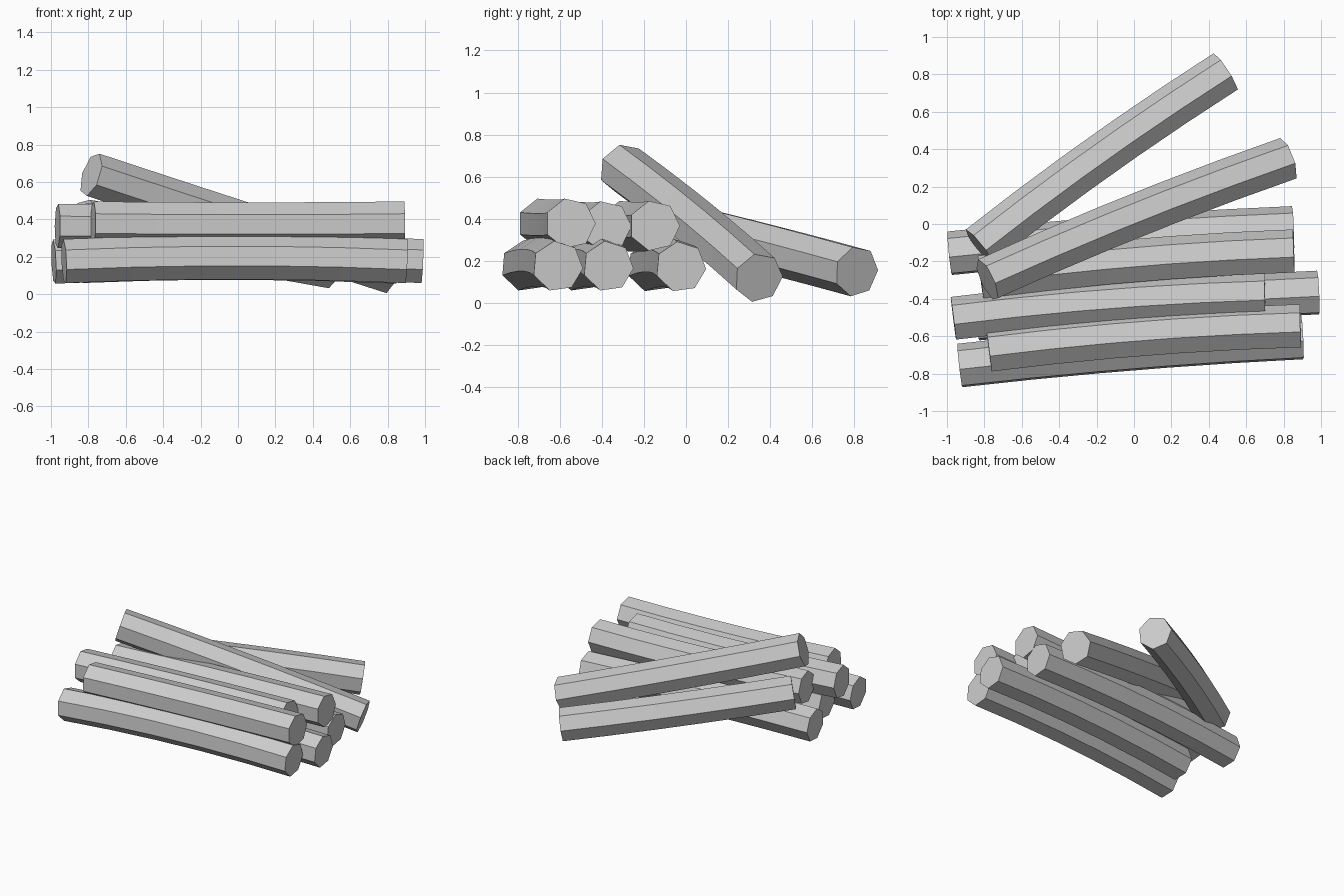
import bpy, bmesh, math
from mathutils import Vector

cube = bpy.data.objects.get("Cube")
if cube:
    bpy.data.objects.remove(cube, do_unlink=True)

SIDES = 7
SEGMENTS = 5
RADIUS = 0.121

wood = bpy.data.materials.new("pale_grey")
wood.use_nodes = True
grey = (0.6, 0.6, 0.6, 1.0)
wood.diffuse_color = grey
wood.node_tree.nodes["Principled BSDF"].inputs["Base Color"].default_value = grey


def make_log(name, start, end, bow, phase):
    """Faceted log swept along a shallow parabolic arc."""
    start, end, bow = Vector(start), Vector(end), Vector(bow)
    bm = bmesh.new()
    rings = []
    for i in range(SEGMENTS + 1):
        t = i / SEGMENTS
        centre = start.lerp(end, t) + bow * (4 * t * (1 - t))
        tangent = (end - start + bow * (4 - 8 * t)).normalized()
        side = Vector((0, 0, 1)).cross(tangent).normalized()
        up = tangent.cross(side)
        ring = []
        for k in range(SIDES):
            a = math.radians(phase) + math.tau * k / SIDES
            ring.append(bm.verts.new(centre + RADIUS * (side * math.cos(a) + up * math.sin(a))))
        rings.append(ring)
    for a, b in zip(rings, rings[1:]):
        for k in range(SIDES):
            n = (k + 1) % SIDES
            bm.faces.new((a[k], a[n], b[n], b[k]))
    bm.faces.new(rings[0])
    bm.faces.new(rings[-1])
    bmesh.ops.recalc_face_normals(bm, faces=bm.faces)
    mesh = bpy.data.meshes.new(name)
    bm.to_mesh(mesh)
    bm.free()
    mesh.materials.append(wood)
    log = bpy.data.objects.new(name, mesh)
    bpy.context.collection.objects.link(log)


# Bottom row, arched slightly upwards
low_bow = (0, 0.015, 0.02)
make_log("bottom_log_front", (-0.93, -0.76, 0.175), (0.90, -0.61, 0.175), low_bow, -5)
make_log("bottom_log_middle", (-0.84, -0.51, 0.175), (0.985, -0.37, 0.175), low_bow, -5)
make_log("bottom_log_back", (-0.985, -0.16, 0.172), (0.85, -0.025, 0.172), low_bow, -5)

# Upper row, arched sideways
top_bow = (0, 0.02, -0.005)
make_log("upper_log_front", (-0.775, -0.68, 0.378), (0.89, -0.55, 0.378), top_bow, 0)
make_log("upper_log_middle", (-0.965, -0.51, 0.365), (0.70, -0.38, 0.365), top_bow, 0)
make_log("upper_log_back", (-0.82, -0.29, 0.367), (0.855, -0.15, 0.367), top_bow, 0)

# Loose logs slid off the pile and resting on the ground
make_log("leaning_log_high", (-0.785, -0.30, 0.64), (0.82, 0.345, 0.12), (-0.008, 0.018, 0.0), 3)
make_log("leaning_log_low", (-0.825, -0.125, 0.39), (0.49, 0.81, 0.15), (-0.012, 0.016, 0.0), 3)
